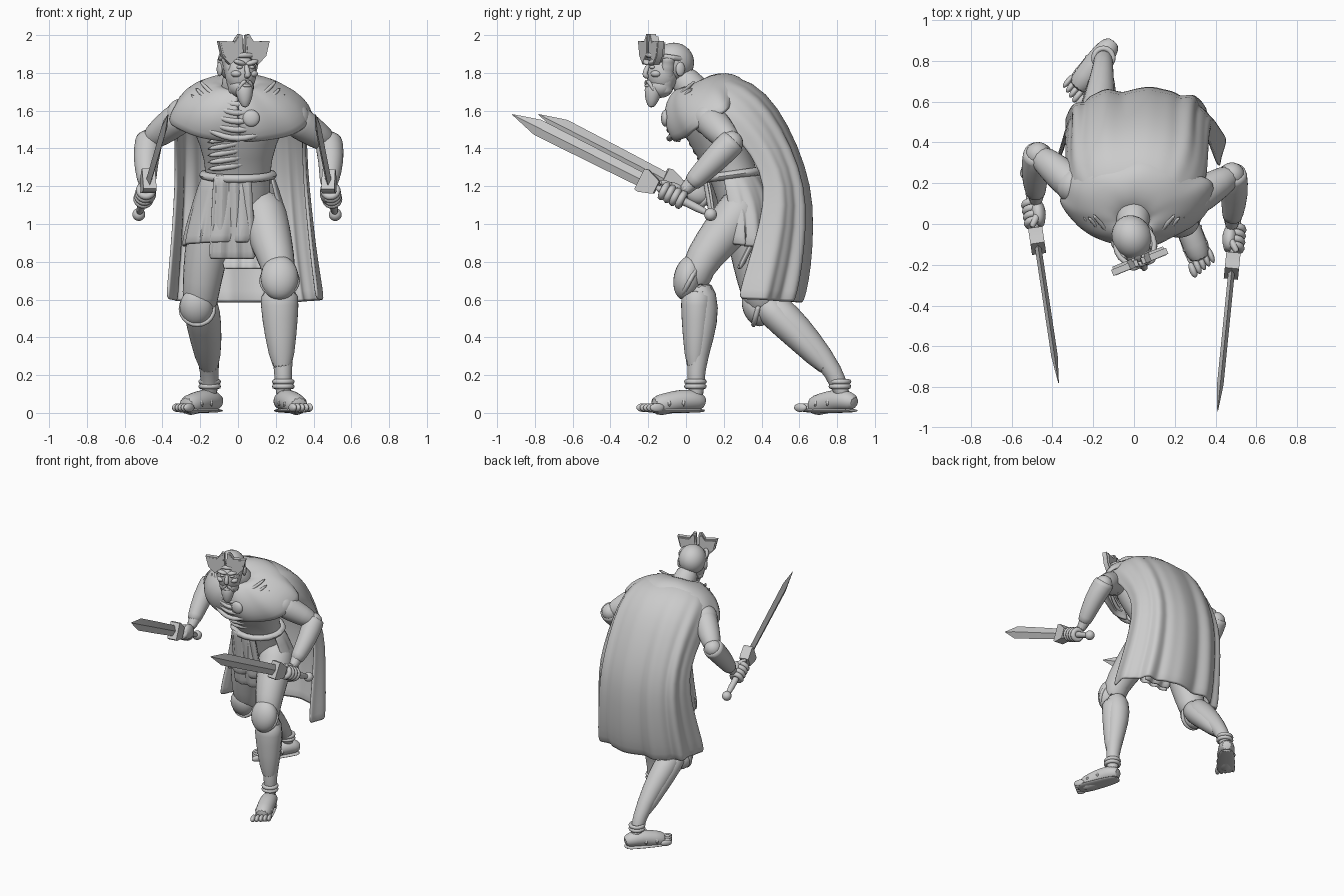
import bpy, bmesh, math
from math import sin, cos, pi, radians
from mathutils import Vector, Matrix

if "Cube" in bpy.data.objects:
    bpy.data.objects.remove(bpy.data.objects["Cube"])

GREY = (0.6, 0.6, 0.6, 1)
stone = bpy.data.materials.new("plain grey")
stone.use_nodes = True
stone.diffuse_color = GREY
stone.node_tree.nodes["Principled BSDF"].inputs["Base Color"].default_value = GREY
I = Matrix()


def finish(name, bm, M=I, thick=0, sub=0, angle=50):
    bmesh.ops.recalc_face_normals(bm, faces=bm.faces)
    mesh = bpy.data.meshes.new(name)
    bm.to_mesh(mesh)
    bm.free()
    ob = bpy.data.objects.new(name, mesh)
    bpy.context.collection.objects.link(ob)
    mesh.materials.append(stone)
    ob.matrix_world = M
    if thick:
        ob.modifiers.new("cloth", "SOLIDIFY").thickness = thick
        ob.modifiers["cloth"].offset = 0
    if sub:
        ob.modifiers.new("smooth", "SUBSURF").levels = sub
        ob.modifiers["smooth"].render_levels = sub
    bpy.ops.object.select_all(action="DESELECT")
    ob.select_set(True)
    bpy.context.view_layer.objects.active = ob
    bpy.ops.object.shade_smooth_by_angle(angle=radians(angle))
    return ob


def grid(name, rows, closed=True, caps=True, **kw):
    """Skin a list of point rows."""
    bm = bmesh.new()
    vs = [[bm.verts.new(p) for p in row] for row in rows]
    n = len(rows[0])
    for a, b in zip(vs, vs[1:]):
        for i in range(n if closed else n - 1):
            j = (i + 1) % n
            bm.faces.new((a[i], a[j], b[j], b[i]))
    if closed and caps:
        bm.faces.new(vs[0])
        bm.faces.new(vs[-1])
    return finish(name, bm, **kw)


def limb(name, pts, flat=1, n=12, sub=1, **kw):
    """Tube through (x, y, z, radius) points; flat squashes it."""
    ps = [Vector(p[:3]) for p in pts]
    span = ps[-1] - ps[0]
    axis = Vector((1, 0, 0)) if abs(span.x) < 0.7 * span.length else Vector((0, 0, 1))
    rows = []
    for i, p in enumerate(ps):
        t = (ps[min(i + 1, len(ps) - 1)] - ps[max(i - 1, 0)]).normalized()
        s = (axis - t * t.dot(axis)).normalized()
        u = t.cross(s)
        r = pts[i][3]
        rows.append([p + r * (s * cos(2 * pi * k / n) + u * flat * sin(2 * pi * k / n)) for k in range(n)])
    return grid(name, rows, sub=sub, **kw)


def stack(name, rows, n=24, **kw):
    """Horizontal ellipses given as (z, x, y, rx, ry)."""
    return grid(name, [[(x + a * cos(2 * pi * k / n), y + b * sin(2 * pi * k / n), z) for k in range(n)]
                       for z, x, y, a, b in rows], sub=1, **kw)


def ball(name, loc, size, rot=(0, 0, 0), M=I):
    bm = bmesh.new()
    bmesh.ops.create_uvsphere(bm, u_segments=24, v_segments=14, radius=1)
    rx, ry, rz = (Matrix.Rotation(radians(a), 4, c) for a, c in zip(rot, "XYZ"))
    bm.transform(Matrix.Translation(loc) @ rz @ ry @ rx @ Matrix.Diagonal((*size, 1)))
    return finish(name, bm, M)


def ring(name, loc, R, r, rot=0, M=I, sx=1):
    n = 20
    rows = [[((R + r * cos(2 * pi * k / 8)) * cos(2 * pi * i / n) * sx,
              (R + r * cos(2 * pi * k / 8)) * sin(2 * pi * i / n), r * sin(2 * pi * k / 8))
             for k in range(8)] for i in range(n + 1)]
    local = Matrix.Translation(loc) @ Matrix.Rotation(radians(rot), 4, "X")
    return grid(name, rows, caps=False, M=M @ local)


def cloth(name, rows, a0, a1, base, e=1, folds=9, amp=0.03, n=60, thick=0.02):
    """Draped rows of (x, half width, back y, back z, front y, front z); angle 0 is the back."""
    power = lambda v: math.copysign(abs(v) ** e, v)
    out = []
    for j, (x, w, yb, zb, yf, zf) in enumerate(rows):
        line = []
        for k in range(n + 1):
            a = radians(a0 + (a1 - a0) * k / n)
            t = (power(cos(a)) - base) / (1 - base)
            f = amp * j / len(rows) * (sin(folds * a) + 0.5 * sin(folds * 1.7 * a + 1))
            line.append((x + w * power(sin(a)) * (1 + f), yf + (yb - yf) * t + f * 0.4, zf + (zb - zf) * t))
        out.append(line)
    return grid(name, out, closed=False, thick=thick, sub=1)


# Torso and cloth
stack("torso", [(1.0, 0, .32, .14, .12), (1.1, 0, .31, .18, .14), (1.27, 0, .25, .165, .13),
                (1.42, 0, .17, .2, .16), (1.56, 0, .13, .27, .17), (1.66, 0, .11, .24, .14),
                (1.72, 0, .09, .12, .09)])
for i in range(5):
    limb("tunic_fold", [(-.17, .14 - i * .02, 1.29 + i * .035, .012), (-.03, .08 - i * .022, 1.3 + i * .04, .022),
                        (.15, .12 - i * .02, 1.36 + i * .04, .012)], n=8)
cloth("cape", [(0, .16, .1, 1.77, 0, 1.69), (0, .29, .27, 1.785, .02, 1.65),
               (.01, .34, .42, 1.69, .15, 1.57), (.015, .34, .53, 1.52, .29, 1.45),
               (.02, .34, .62, 1.3, .41, 1.28), (.025, .35, .66, 1.1, .43, 1.12),
               (.03, .37, .65, .85, .37, .88), (.035, .39, .63, .7, .315, .7),
               (.04, .4, .6, .58, .295, .6)], -90, 90, 0, e=.75, folds=11, amp=.04)
cloth("cowl", [(0, .07, .06, 1.72, -.03, 1.71), (0, .12, .11, 1.765, -.06, 1.69), (0, .18, .17, 1.785, -.09, 1.64),
               (0, .27, .24, 1.785, -.1, 1.57), (.01, .335, .3, 1.75, -.085, 1.5), (.015, .37, .33, 1.68, -.045, 1.43)],
      -180, 180, -1, folds=6, amp=.03, thick=.03)
for k in range(5):
    limb("cowl_fold", [(.3 * u * (1 - .08 * k), -.09 - .012 * (k in (2, 3)) + .14 * u * u, 1.45 + .045 * k + (.17 - .01 * k) * u * u,
                        .019 - .009 * abs(u)) for u in (-1, -.75, -.5, -.25, 0, .25, .5, .75, 1)], n=8)
ball("brooch", (.07, -.11, 1.56), (.045, .022, .045))
ring("belt", (0, .245, 1.26), .15, .022, rot=8, sx=1.2)
cloth("skirt", [(0, .185, .38, 1.27, .11, 1.24), (0, .23, .46, 1.12, .13, 1.1),
                (0, .265, .47, .98, .14, .98), (-.01, .275, .46, .86, .15, .9)],
      -200, 112, -1, folds=12, amp=.05)
grid("front_flap", [[(-.13 + .2 * k / 12 + .01 * j * (k / 12 - .5), .1 + .012 * sin(k * 1.6) + .016 * j, 1.26 - .09 * j)
                     for k in range(13)] for j in range(6)], closed=False, thick=.018, sub=1)
grid("back_flap", [[(-.08 + .02 * k, .4 - .03 * j + .01 * sin(k * 1.5), 1 - .06 * j) for k in range(12)]
                   for j in range(5)], closed=False, thick=.018, sub=1)

# Head, turned slightly to its left
H = Matrix.Translation((-.01, -.065, 1.85)) @ Matrix.Rotation(radians(22), 4, "Z")
limb("neck", [(0, .1, 1.64, .1), (-.005, .02, 1.73, .085), (-.01, -.04, 1.8, .078)])
ball("skull", (0, 0, .005), (.098, .11, .105), M=H)
ball("face", (0, -.065, -.05), (.084, .086, .11), M=H)
ball("jaw", (0, -.075, -.12), (.068, .07, .062), M=H)
limb("nose", [(0, -.14, .0, .012), (0, -.163, -.045, .016), (0, -.166, -.065, .019), (0, -.14, -.075, .012)], n=8, M=H)
limb("beard", [(0, -.1, -.1, .055), (0, -.12, -.15, .05), (0, -.125, -.2, .036), (0, -.13, -.235, .014)], M=H)
ball("lower_lip", (0, -.15, -.118), (.025, .014, .009), M=H)
for s in (-1, 1):
    ball("brow", (s * .036, -.137, .005), (.036, .02, .014), (0, -s * 15, 0), H)
    ball("eye", (s * .034, -.136, -.02), (.017, .014, .01), M=H)
    ball("cheekbone", (s * .045, -.118, -.055), (.03, .03, .02), M=H)
    ball("ear", (s * .094, .0, -.03), (.014, .025, .038), M=H)
    limb("moustache", [(0, -.152, -.09, .012), (s * .03, -.146, -.105, .012), (s * .042, -.13, -.15, .006)], n=8, M=H)
    # Winged headpiece with banded cheek guards
    outline = [(.006, .06), (.01, .15), (.028, .155), (.055, .115), (.145, .12), (.125, .04), (.08, -.005), (.035, .03)]
    for depth, scale in ((-.13, 1), (-.118, .86)):
        grid("headpiece_wing", [[(s * (.07 + (x - .07) * scale) - .01, y, .06 + (z - .06) * scale) for x, z in outline]
                                for y in (depth - .014 * (scale < 1) - .012, depth + .02)], M=H)
    limb("cheek_guard", [(s * (.084 - .005 * i), -.06, .04 - .02 * i, .024 + .004 * (i % 2)) for i in range(11)],
         flat=1.4, M=H)
ring("brow_band", (0, -.04, .03), .1, .014, rot=-8, M=H, sx=.95)


# Swords, with a hand gripping each
def sword(side, pommel, tip):
    p, t = Vector(pommel), Vector(tip)
    d = (t - p).normalized()
    up = (Vector((0, 0, 1)) - d * d.z).normalized()
    M = Matrix.Translation(p) @ Matrix((d.cross(up), d, up)).transposed().to_4x4()
    L = (t - p).length
    rows = [[(.016 * f, y, 0), (0, y, w), (-.016 * f, y, 0), (0, y, -w)]
            for y, w, f in ((.38, .038, 1), (.7, .042, 1), (L - .15, .044, 1), (L, .002, .1))]
    grid(side + "_blade", rows, M=M, angle=20)
    grid(side + "_guard", [[(a * .035, y, b * w) for a, b in ((1, 1), (-1, 1), (-1, -1), (1, -1))]
                           for y, w in ((.32, .035), (.34, .045), (.4, .065), (.42, .06))], M=M, angle=20)
    limb(side + "_grip", [(0, 0, 0, .022), (0, .15, 0, .024), (0, .35, 0, .024)], M=M)
    ball(side + "_pommel", (0, 0, 0), (.034, .034, .034), M=M)
    out = 1 if side == "left" else -1
    ball(side + "_palm", (out * .026, .23, .012), (.036, .07, .054), M=M)
    for i in range(4):
        ring(side + "_finger", (0, .175 + .034 * i, 0), .034, .019, rot=90, M=M)
    limb(side + "_thumb", [(out * .03, .24, .04, .02), (0, .29, .042, .019), (-out * .02, .32, .03, .014)], n=8, M=M)
    return M @ Vector((out * .02, .19, .03))


# Arms: bare upper arm, flared bracer
for side, shoulder, elbow, pommel, tip in (
        ("left", (.26, .1, 1.58), (.48, .24, 1.43), (.515, .13, 1.05), (.41, -.92, 1.58)),
        ("right", (-.26, .16, 1.6), (-.47, .34, 1.44), (-.525, .25, 1.05), (-.37, -.78, 1.58))):
    wrist = sword(side, pommel, tip)
    s, e = Vector(shoulder), Vector(elbow)
    bow = Vector((math.copysign(.015, e.x), 0, 0))
    on = lambda a, b, f, r: (*a.lerp(b, f), r)
    ball(side + "_shoulder", s.lerp(e, .15), (.09, .09, .09))
    limb(side + "_upper_arm", [on(s, e, 0, .09), on(s, e, .35, .09), on(s, e, .7, .078), on(s, e, 1.05, .06)])
    ball(side + "_elbow", e, (.062, .062, .062))
    limb(side + "_forearm", [on(e, wrist, -.05, .055), on(e, wrist, .3, .06), on(e, wrist, 1.1, .036)])
    limb(side + "_bracer", [on(e, wrist, -.06, .068), on(e, wrist, -.03, .077), on(e + bow, wrist + bow, .35, .07),
                            on(e + bow, wrist, .76, .052), on(e, wrist, .82, .045)], n=16)


# Legs
def foot(side, x, y, yaw):
    M = Matrix.Translation((x, y, 0)) @ Matrix.Rotation(radians(yaw), 4, "Z")
    limb(side + "_foot", [(0, .125, .05, .035), (0, .08, .065, .058), (0, 0, .07, .064),
                          (0, -.09, .05, .062), (0, -.18, .032, .06)], flat=.95, M=M)
    limb(side + "_sole", [(0, .125, .012, .045), (0, .05, .012, .06), (0, -.12, .012, .07), (0, -.21, .012, .06)], flat=.2, M=M)
    inner = -1 if side == "left" else 1
    for i in range(5):
        ball(side + "_toe", (inner * (.053 - .027 * i), -.205 + .009 * i, .028), (.018 - .001 * i, .04, .023), M=M)
    for yy in (-.02, -.1):
        limb(side + "_sandal_strap", [(-.064, yy, .03, .012), (-.04, yy, .112 + yy * .25, .012),
                                      (.04, yy, .112 + yy * .25, .012), (.064, yy, .03, .012)], n=8, M=M)


foot("left", .265, -.015, 21)
foot("right", -.175, .8, -38)
limb("left_thigh", [(.11, .33, 1.14, .12), (.14, .27, 1.04, .13), (.18, .145, .89, .115), (.22, .05, .76, .09), (.22, .05, .66, .085)])
limb("right_thigh", [(-.1, .33, 1.12, .13), (-.14, .33, 1, .135), (-.18, .36, .78, .115), (-.2, .39, .62, .1), (-.2, .43, .54, .09)])
limb("left_calf", [(.22, .06, .7, .085), (.22, .095, .55, .09), (.23, .08, .4, .072), (.24, .05, .22, .045), (.24, .055, .06, .048)])
limb("right_calf", [(-.2, .42, .6, .085), (-.18, .53, .5, .092), (-.165, .65, .38, .074), (-.15, .79, .22, .048), (-.15, .84, .06, .048)])
limb("left_greave", [(.22, .06, .66, .1), (.22, .06, .58, .105), (.225, .055, .42, .088), (.237, .045, .2, .052)], flat=.86, n=16)
limb("right_greave", [(-.2, .4, .6, .09), (-.19, .46, .53, .1), (-.17, .6, .4, .088), (-.15, .78, .2, .054)], flat=.86, n=16)
ball("left_knee_guard", (.22, .01, .715), (.1, .075, .12), (-12, 0, 0))
ball("right_knee_guard", (-.22, .37, .56), (.088, .07, .105), (20, 0, 0))
ring("left_knee_rim", (.22, .02, .7), .09, .013, rot=62, sx=1.05)
ring("right_knee_rim", (-.215, .38, .55), .086, .013, rot=75)
for x, y, side in ((.24, .05, "left"), (-.15, .815, "right")):
    for z in (.14, .165):
        ring(side + "_ankle_strap", (x, y, z), .046, .014)
